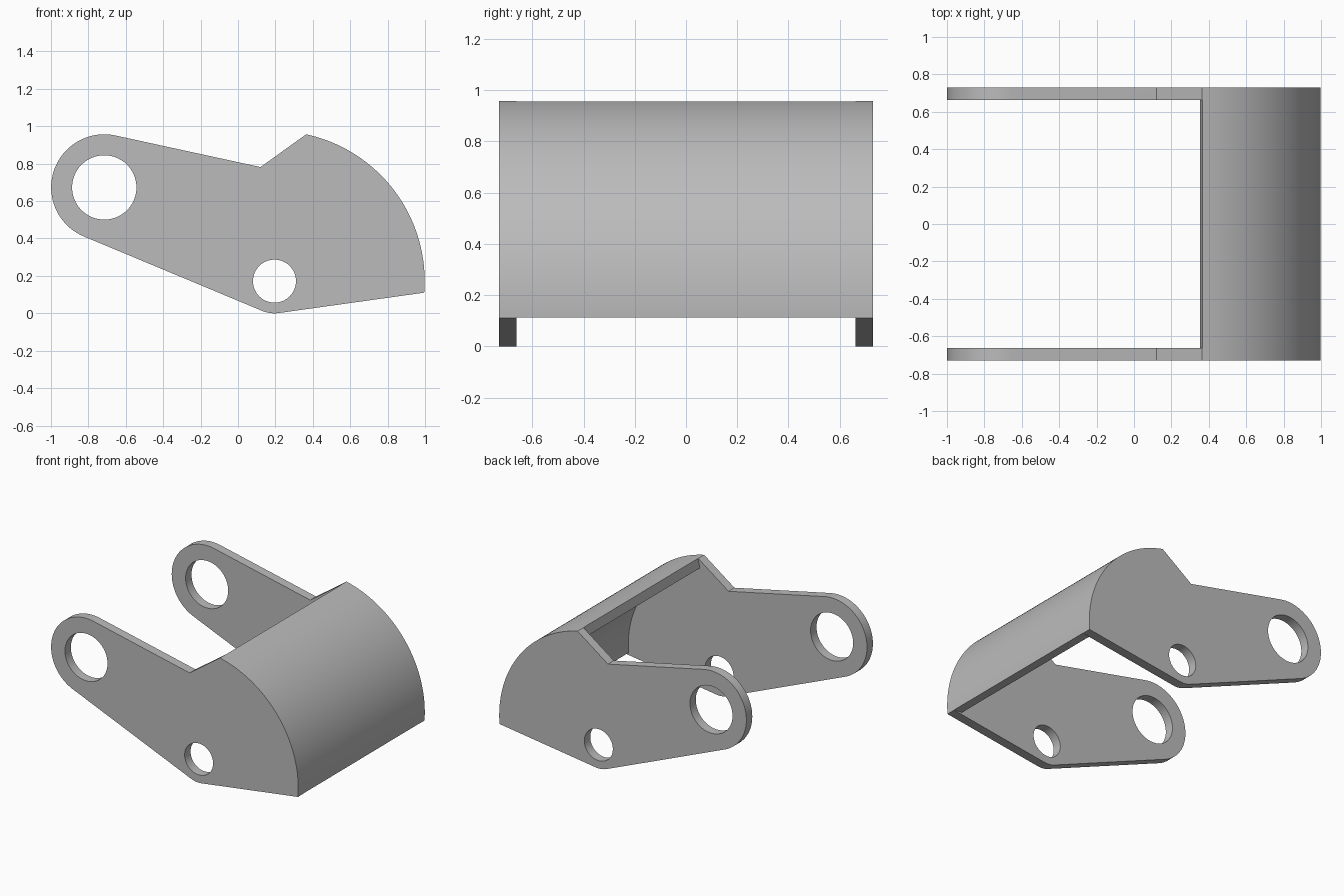
import bpy, bmesh
from math import cos, sin, atan2, radians, degrees, pi

if "Cube" in bpy.data.objects:
    bpy.data.objects.remove(bpy.data.objects["Cube"])

HALF_WIDTH = 0.73
WALL = 0.068
PIVOT = (0.195, 0.172)      # small hole and centre of the curved cover
EYE = (-0.715, 0.673)       # large hole
COVER_R, EYE_R, FOOT_R = 0.803, 0.284, 0.172
A_TOP, A_LOW = 77.8, -4.4   # angles where the cover begins and ends


def arc(c, r, a0, a1, n):
    """Points on an arc, angles in degrees."""
    angles = [radians(a0 + (a1 - a0) * i / n) for i in range(n + 1)]
    return [(c[0] + r * cos(a), c[1] + r * sin(a)) for a in angles]


def circle(c, r, n=64):
    return arc(c, r, 0, 360, n)[:-1]


def extrude(name, loops, half):
    """Closed x-z loops (inner ones become holes) extruded along y."""
    curve = bpy.data.curves.new(name, 'CURVE')
    curve.dimensions = '2D'
    curve.fill_mode = 'BOTH'
    curve.extrude = half
    for pts in loops:
        s = curve.splines.new('POLY')
        s.points.add(len(pts) - 1)
        for p, (x, z) in zip(s.points, pts):
            p.co = (x, z, 0, 1)
        s.use_cyclic_u = True
    tmp = bpy.data.objects.new(name + " outline", curve)
    bpy.context.collection.objects.link(tmp)
    bpy.context.view_layer.update()
    mesh = bpy.data.meshes.new_from_object(tmp)
    bpy.data.objects.remove(tmp)
    bm = bmesh.new()
    bm.from_mesh(mesh)
    bmesh.ops.remove_doubles(bm, verts=bm.verts, dist=0.0001)
    for v in bm.verts:
        x, y, z = v.co
        v.co = (x, -z, y)
    bmesh.ops.recalc_face_normals(bm, faces=bm.faces)
    bm.to_mesh(mesh)
    bm.free()
    mesh.name = name
    obj = bpy.data.objects.new(name, mesh)
    bpy.context.collection.objects.link(obj)
    return obj


# Side outline: cover arc, notch, rounded eye, rounded foot
under = degrees(atan2(PIVOT[1] - EYE[1] + 0.112, PIVOT[0] - EYE[0])) - 90
outline = (arc(PIVOT, COVER_R, A_LOW, A_TOP, 48)
           + [(0.12, 0.782)]
           + arc(EYE, EYE_R, 78, 360 + under, 48)
           + arc(PIVOT, FOOT_R, under, -82, 12))
bracket = extrude("bracket", [outline, circle(EYE, 0.172), circle(PIVOT, 0.115)], HALF_WIDTH)

# Space between the side plates, bounded by the inside of the cover
lo, hi = A_LOW + 0.1, A_TOP - 0.1
space = (arc(PIVOT, COVER_R - WALL, lo, hi, 48)
         + arc(PIVOT, COVER_R + 0.4, hi, hi + 1, 1)
         + [(-2, 1.6), (-2, -1), (1.2, -1)]
         + arc(PIVOT, COVER_R + 0.4, lo - 1, lo, 1))
cutter = extrude("inner_space", [space], HALF_WIDTH - WALL)
cutter.hide_render = True

cut = bracket.modifiers.new("hollow", 'BOOLEAN')
cut.operation = 'DIFFERENCE'
cut.solver = 'EXACT'
cut.object = cutter
bpy.ops.object.select_all(action='DESELECT')
bpy.context.view_layer.objects.active = bracket
bracket.select_set(True)
bpy.ops.object.modifier_apply(modifier=cut.name)
bpy.data.objects.remove(cutter)

# Plain grey metal
grey = bpy.data.materials.new("grey")
grey.use_nodes = True
colour = (0.5, 0.5, 0.5, 1)
grey.diffuse_color = colour
grey.node_tree.nodes["Principled BSDF"].inputs["Base Color"].default_value = colour
bracket.data.materials.clear()
bracket.data.materials.append(grey)
bpy.ops.object.shade_smooth_by_angle(angle=radians(25))
